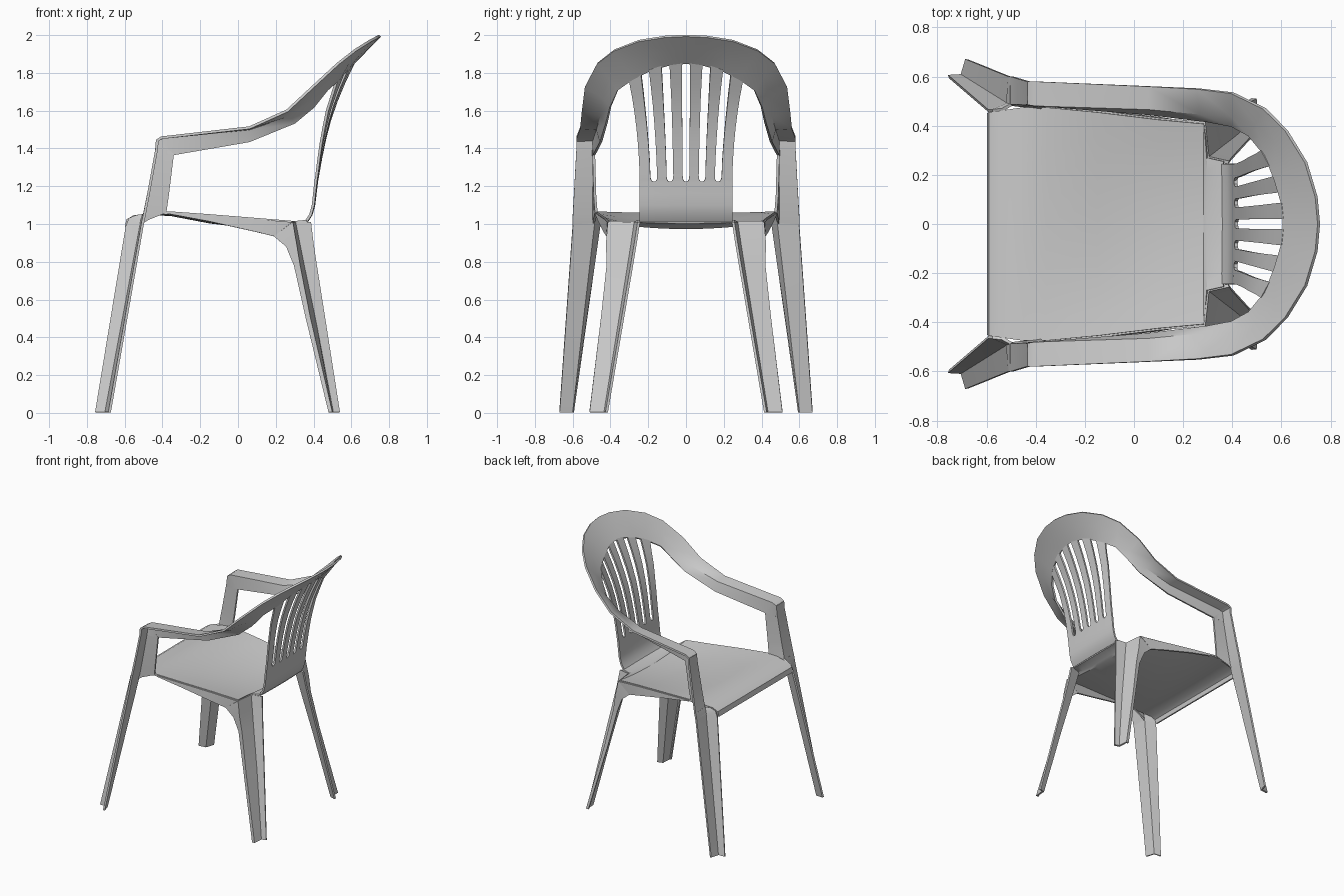
import bpy, bmesh

THICK = 0.014


def sheet(name, rows, mirror=True, hole=None):
    """Thin moulded skin through rows of points, optionally mirrored across y = 0."""
    bm = bmesh.new()
    grid = [[bm.verts.new(p) for p in row] for row in rows]
    for i in range(len(grid) - 1):
        for j in range(len(grid[0]) - 1):
            if hole and hole(i, j):
                continue
            bm.faces.new((grid[i][j], grid[i + 1][j], grid[i + 1][j + 1], grid[i][j + 1]))
    bmesh.ops.recalc_face_normals(bm, faces=bm.faces)
    me = bpy.data.meshes.new(name)
    bm.to_mesh(me)
    bm.free()
    ob = bpy.data.objects.new(name, me)
    bpy.context.collection.objects.link(ob)
    bpy.ops.object.select_all(action='DESELECT')
    ob.select_set(True)
    bpy.context.view_layer.objects.active = ob
    if mirror:
        m = ob.modifiers.new("Mirror", 'MIRROR')
        m.use_axis = (False, True, False)
        m.merge_threshold = 0.001
    s = ob.modifiers.new("Thickness", 'SOLIDIFY')
    s.thickness = THICK
    s.offset = 0
    for mod in [m.name for m in ob.modifiers]:
        bpy.ops.object.modifier_apply(modifier=mod)
    bpy.ops.object.shade_smooth_by_angle(angle=0.6)
    return ob


def interp(v, table):
    """Piecewise linear lookup in (key, value) pairs."""
    for (a, p), (b, q) in zip(table, table[1:]):
        if v <= b:
            return p + (q - p) * (v - a) / (b - a)
    return table[-1][1]


# Seat: x, edge height, half width, dish depth
seat_stations = [(-.592, .985, .45, 0), (-.585, 1.02, .455, 0), (-.55, 1.04, .46, 0),
                 (-.45, 1.052, .475, 0), (-.36, 1.06, .475, .01), (-.15, 1.045, .455, .035),
                 (.1, 1.025, .425, .045), (.285, 1.01, .408, .03),
                 (.30, 1.01, .27, .02), (.365, 1.015, .255, .005)]
cols = [i / 5 for i in range(-5, 6)]
sheet("seat", [[(x, w * u, z - d * (1 - u * u)) for u in cols]
               for x, z, w, d in seat_stations], mirror=False)

# Tapering skirt below each side of the seat
sheet("seat_skirt", [
    [(-.36, .475, 1.06), (-.36, .475, 1.052)],
    [(-.15, .455, 1.045), (-.15, .458, 1.013)],
    [(.1, .425, 1.025), (.1, .43, .957)],
    [(.285, .41, 1.01), (.19, .415, .935)]])

# Backrest panel: curved profile, flaring upward, with five slots
profile = [(1.015, .365), (1.05, .388), (1.1, .402), (1.225, .417), (1.4, .448),
           (1.5, .472), (1.6, .50), (1.75, .562), (1.85, .61), (1.9, .635)]
bow = [(1.0, .05), (1.25, .1), (1.755, .5), (1.9, .5)]


def back_point(y, z):
    return (interp(z, profile) - interp(z, bow) * y * y, y, z)


def back_row(t, half_slot, z=None):
    edge = .245 + .055 * max(t, 0) ** 1.8
    step = .085 + .023 * max(t, 0) ** 1.5
    ys = [-edge]
    for i in range(-2, 3):
        ys += [i * step - half_slot, i * step + half_slot]
    ys.append(edge)
    return [back_point(y, z or 1.225 + t * (1.852 - 1.05 * y * y - 1.225)) for y in ys]


rows = [back_row(0, .008, z) for z in (1.015, 1.05, 1.1, 1.16)]
rows += [back_row(t, h) for t, h in ((0, .008), (.02, .016), (.05, .018), (.2, .018),
                                     (.36, .019), (.52, .02), (.68, .021), (.84, .021), (1.01, .021))]
sheet("backrest", rows, mirror=False, hole=lambda i, j: i >= 4 and j % 2 == 1)

# Arms and top rim: outer edge, fold, inner lip
sheet("arm_and_rim", [
    [(-.43, .58, 1.44), (-.43, .49, 1.44), (-.43, .49, 1.36)],
    [(-.405, .58, 1.457), (-.40, .485, 1.457), (-.34, .487, 1.365)],
    [(.06, .56, 1.51), (.06, .47, 1.503), (.06, .45, 1.435)],
    [(.26, .55, 1.60), (.27, .45, 1.575), (.30, .42, 1.535)],
    [(.40, .533, 1.73), (.40, .44, 1.67), (.40, .40, 1.62)],
    [(.53, .47, 1.85), (.50, .41, 1.78), (.47, .36, 1.71)],
    [(.62, .38, 1.92), (.58, .33, 1.85), (.535, .28, 1.768)],
    [(.70, .25, 1.97), (.64, .215, 1.90), (.575, .18, 1.818)],
    [(.742, .11, 1.992), (.674, .095, 1.92), (.604, .08, 1.845)],
    [(.752, 0, 1.997), (.682, 0, 1.925), (.61, 0, 1.852)]])

# Arm post: outward flange, fold, side plate reaching back
sheet("arm_post", [
    [(-.505, .60, 1.0), (-.515, .49, 1.0), (-.48, .485, 1.02)],
    [(-.497, .60, 1.04), (-.50, .49, 1.04), (-.38, .475, 1.06)],
    [(-.47, .592, 1.18), (-.472, .49, 1.18), (-.367, .482, 1.15)],
    [(-.43, .58, 1.40), (-.435, .49, 1.38), (-.34, .488, 1.365)],
    [(-.428, .58, 1.445), (-.428, .49, 1.44), (-.34, .488, 1.37)]])

# Front leg: forward flange, fold, outward flange
sheet("front_leg", [
    [(-.535, .465, 1.045), (-.50, .485, 1.05), (-.497, .60, 1.04)],
    [(-.575, .46, 1.03), (-.51, .488, 1.02), (-.502, .60, 1.02)],
    [(-.592, .46, .99), (-.515, .49, .99), (-.507, .60, .99)],
    [(-.755, .60, .003), (-.70, .605, .003), (-.68, .67, .003)]])

# Back leg: rearward flange, fold, outward plate, curved front return
sheet("back_leg", [
    [(.385, .25, 1.01), (.30, .27, 1.01), (.285, .41, 1.01), (.19, .415, .935)],
    [(.398, .267, .90), (.322, .286, .90), (.305, .418, .90), (.255, .415, .88)],
    [(.416, .287, .78), (.346, .305, .78), (.325, .415, .78), (.297, .41, .78)],
    [(.46, .335, .50), (.405, .35, .50), (.38, .445, .50), (.36, .44, .50)],
    [(.538, .42, .003), (.50, .43, .003), (.495, .505, .003), (.48, .505, .003)]])
